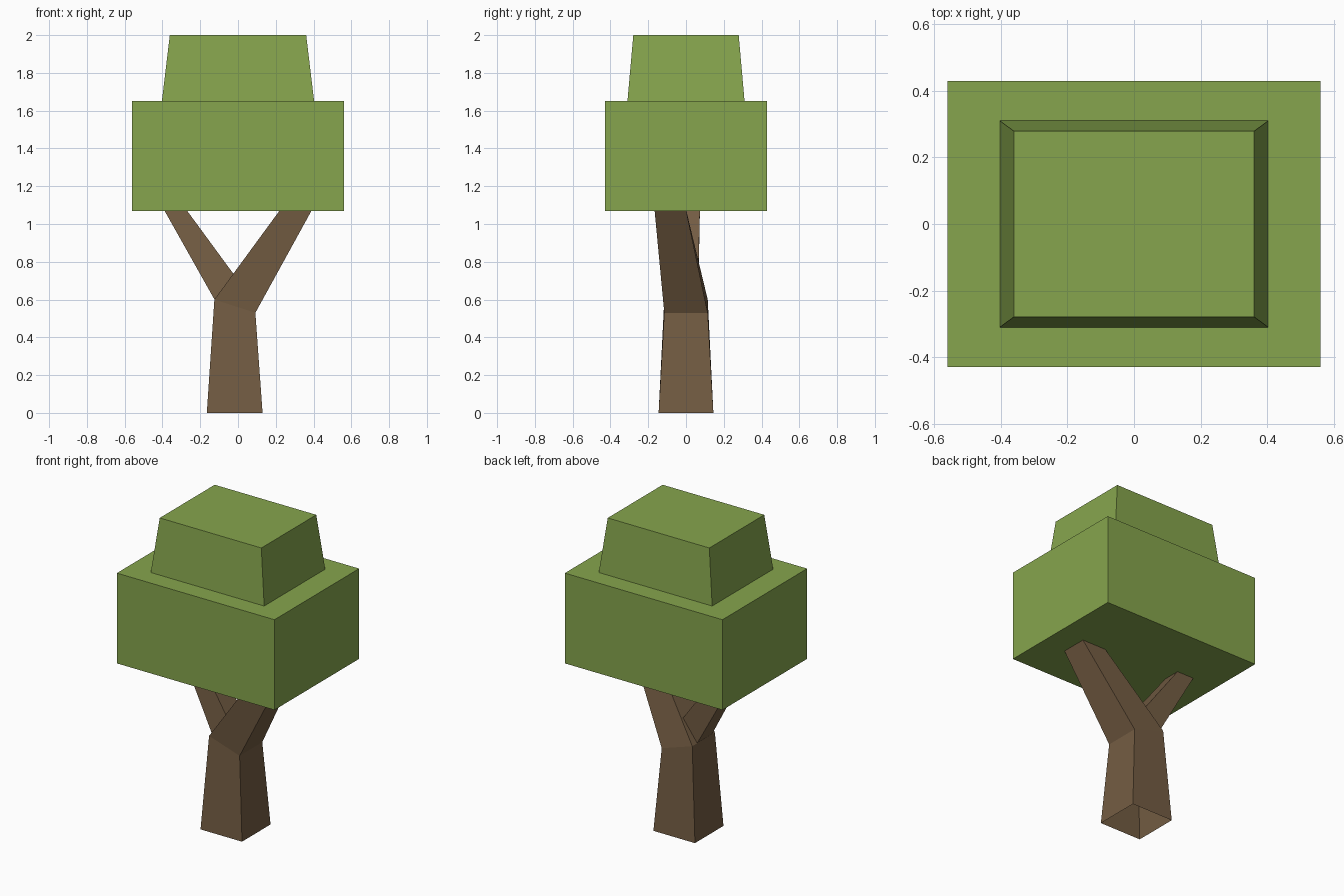
import bpy
import bmesh

if "Cube" in bpy.data.objects:
    bpy.data.objects.remove(bpy.data.objects["Cube"])


def material(name, rgb):
    m = bpy.data.materials.new(name)
    m.diffuse_color = (*rgb, 1)
    m.use_nodes = True
    m.node_tree.nodes["Principled BSDF"].inputs["Base Color"].default_value = m.diffuse_color
    return m


bark = material("bark brown", (0.174, 0.109, 0.056))
leaf = material("leaf green", (0.238, 0.376, 0.074))


def loft(name, rings, mat, cap_bottom=False, cap_top=False):
    """Four-sided loft. Ring = (left x, left z, right x, right z, front y, back y)."""
    bm = bmesh.new()
    loops = []
    for xl, zl, xr, zr, yf, yb in rings:
        corners = ((xl, yf, zl), (xr, yf, zr), (xr, yb, zr), (xl, yb, zl))
        loops.append([bm.verts.new(c) for c in corners])
    for a, b in zip(loops, loops[1:]):
        for i in range(4):
            j = (i + 1) % 4
            bm.faces.new((a[i], a[j], b[j], b[i]))
    if cap_bottom:
        bm.faces.new(loops[0][::-1])
    if cap_top:
        bm.faces.new(loops[-1])
    me = bpy.data.meshes.new(name)
    bm.to_mesh(me)
    bm.free()
    me.materials.append(mat)
    ob = bpy.data.objects.new(name, me)
    bpy.context.collection.objects.link(ob)
    return ob


# Trunk bending into the right branch, open underneath
loft("trunk_and_right_branch", [
    (-0.165, 0, 0.13, 0, -0.145, 0.145),
    (-0.125, 0.60, 0.092, 0.53, -0.115, 0.115),
    (0.234, 1.09, 0.40, 1.09, -0.168, -0.003),
], bark)

# Left branch, rooted inside the fork
loft("left_branch", [
    (-0.085, 0.53, 0.05, 0.635, -0.092, 0.063),
    (-0.40, 1.09, -0.284, 1.09, -0.036, 0.074),
], bark)

# Blocky lower foliage
loft("lower_foliage", [
    (-0.56, 1.07, 0.56, 1.07, -0.43, 0.43),
    (-0.56, 1.65, 0.56, 1.65, -0.43, 0.43),
], leaf, True, True)

# Tapered upper foliage
loft("upper_foliage", [
    (-0.403, 1.65, 0.403, 1.65, -0.31, 0.31),
    (-0.361, 2.0, 0.361, 2.0, -0.279, 0.279),
], leaf, False, True)
